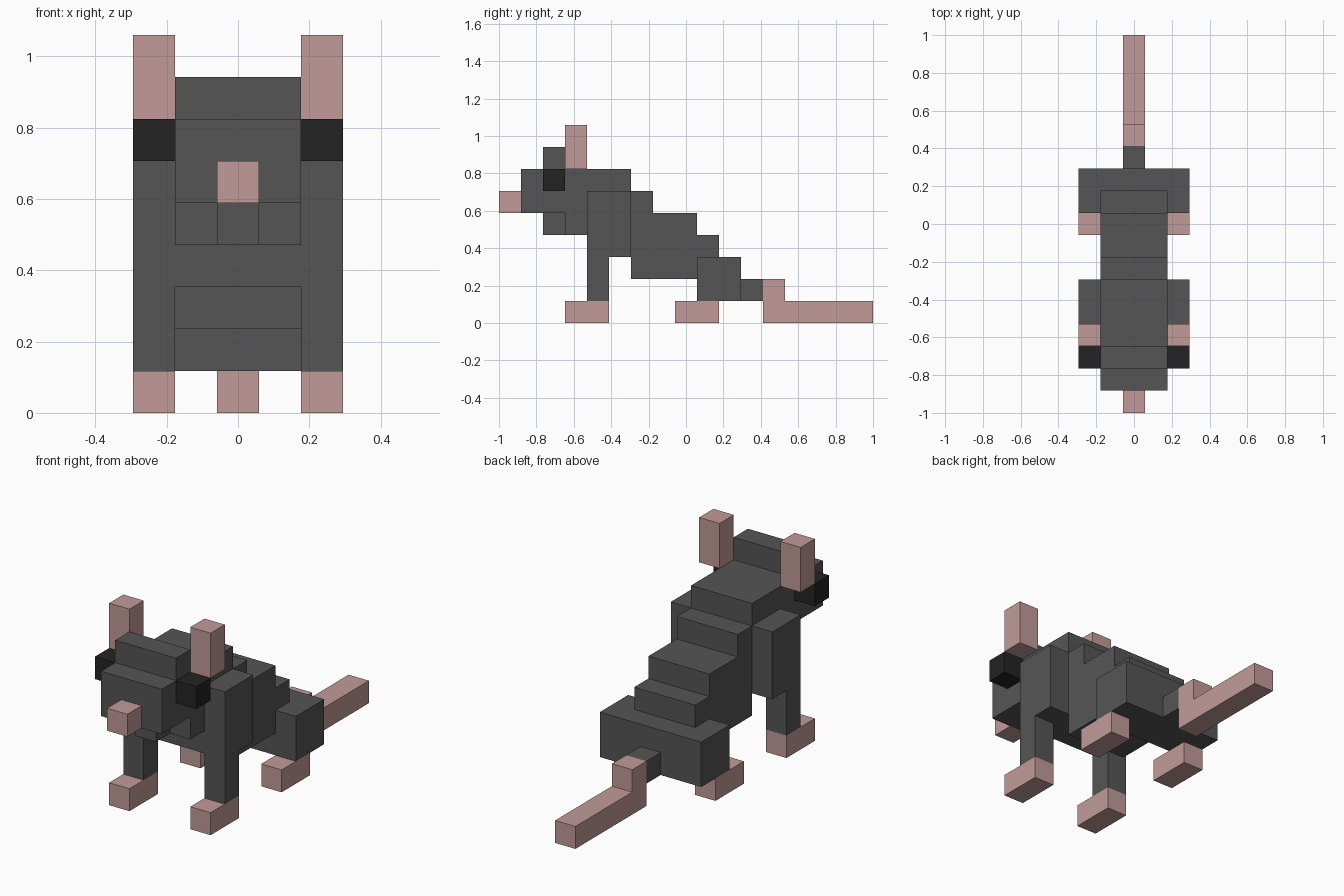
import bpy, bmesh

cube = bpy.data.objects.get("Cube")
if cube:
    bpy.data.objects.remove(cube, do_unlink=True)

U = 2 / 17  # one block; the animal is 17 blocks long


def material(name, rgb):
    m = bpy.data.materials.new(name)
    m.use_nodes = True
    m.diffuse_color = (*rgb, 1)
    bsdf = next(n for n in m.node_tree.nodes if n.type == 'BSDF_PRINCIPLED')
    bsdf.inputs["Base Color"].default_value = (*rgb, 1)
    return m


FUR = material("dark_grey_fur", (0.091, 0.091, 0.091))
SKIN = material("dusty_pink_skin", (0.533, 0.328, 0.319))
EYE = material("black_eye", (0.017, 0.017, 0.017))


def prism(name, x0, x1, profile, mat):
    """Extrude a side profile (blocks from the nose tip, blocks from the ground) from x0 to x1."""
    bm = bmesh.new()
    face = bm.faces.new([bm.verts.new((x0 * U, y * U - 1, z * U)) for y, z in profile])
    ext = bmesh.ops.extrude_face_region(bm, geom=[face])
    verts = [v for v in ext["geom"] if isinstance(v, bmesh.types.BMVert)]
    bmesh.ops.translate(bm, verts=verts, vec=((x1 - x0) * U, 0, 0))
    bmesh.ops.recalc_face_normals(bm, faces=bm.faces)
    mesh = bpy.data.meshes.new(name)
    bm.to_mesh(mesh)
    bm.free()
    mesh.materials.append(mat)
    obj = bpy.data.objects.new(name, mesh)
    bpy.context.scene.collection.objects.link(obj)
    return obj


def rect(y0, y1, z0, z1):
    return [(y0, z0), (y1, z0), (y1, z1), (y0, z1)]


def pair(name, profile, mat):
    """One block wide part on both flanks."""
    prism("left_" + name, 1.5, 2.5, profile, mat)
    prism("right_" + name, -2.5, -1.5, profile, mat)


# Head and stepped body in one silhouette
prism("head_and_body", -1.5, 1.5,
      [(1, 5), (3, 5), (3, 4), (4, 4), (4, 3), (6, 3), (6, 2), (9, 2), (9, 3), (10, 3), (10, 4),
       (9, 4), (9, 5), (7, 5), (7, 6), (6, 6), (6, 7), (3, 7), (3, 8), (2, 8), (2, 7), (1, 7)], FUR)
prism("haunches", -2.5, 2.5, rect(9, 11, 1, 3), FUR)

# Face
prism("nose", -0.5, 0.5, rect(0, 1, 5, 6), SKIN)
prism("lower_jaw", -0.5, 0.5, rect(2, 3, 4, 5), FUR)
pair("eye", rect(2, 3, 6, 7), EYE)
pair("ear", rect(3, 4, 7, 9), SKIN)

# Legs and feet
pair("front_leg", [(4, 1), (5, 1), (5, 3), (6, 3), (6, 6), (4, 6)], FUR)
pair("front_foot", rect(3, 5, 0, 1), SKIN)
pair("back_foot", rect(8, 10, 0, 1), SKIN)

# Tail
prism("tail_base", -0.5, 0.5, rect(11, 12, 1, 2), FUR)
prism("tail", -0.5, 0.5, [(12, 0), (17, 0), (17, 1), (13, 1), (13, 2), (12, 2)], SKIN)
